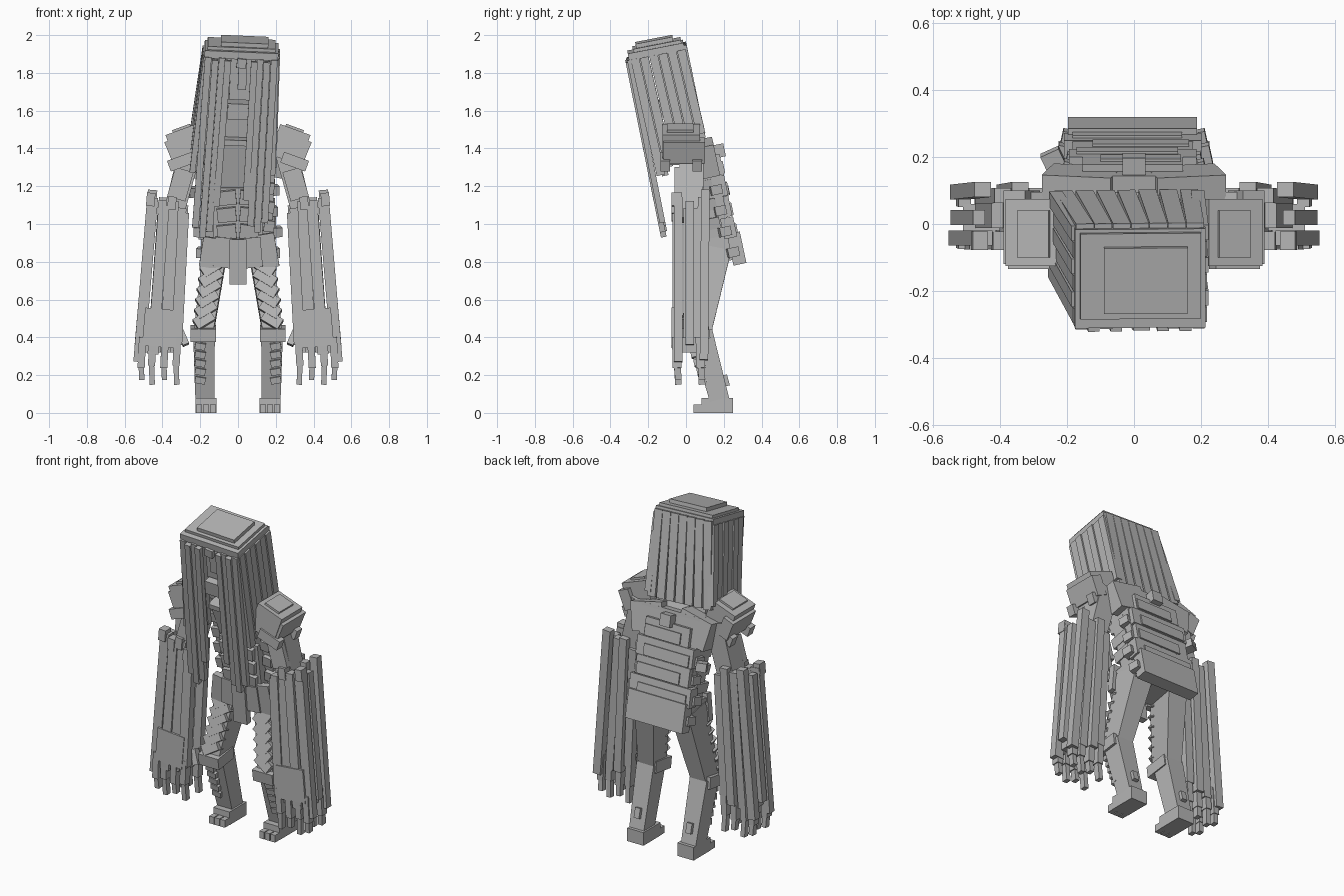
import bpy, bmesh, math
from mathutils import Matrix, Vector

grey = bpy.data.materials.new("stone grey")
grey.diffuse_color = (0.46, 0.46, 0.46, 1)
parts = {}


def block(part, c, size, frame=Matrix(), rot=(0, 0, 0), taper=1.0):
    """Box centred at c in a frame; taper scales the width of the lower end."""
    bm = parts.setdefault(part, bmesh.new())
    m = frame @ Matrix.Translation(c)
    for a, ax in zip(rot, 'XYZ'):
        m = m @ Matrix.Rotation(math.radians(a), 4, ax)
    for v in bmesh.ops.create_cube(bm, size=1)['verts']:
        k = taper if v.co.z < 0 else 1
        v.co = m @ Vector((v.co.x * size[0] * k, v.co.y * size[1] * k, v.co.z * size[2]))


def beam(part, p, q, w, d, taper=1.0, frame=Matrix()):
    """Box running from p (top) to q (bottom)."""
    p, q = Vector(p), Vector(q)
    z = (p - q).normalized()
    y = z.cross(Vector((1, 0, 0))).normalized()
    x = y.cross(z)
    m = Matrix((x, y, z)).transposed().to_4x4()
    m.translation = (p + q) / 2
    block(part, (0, 0, 0), (w, d, (p - q).length), frame @ m, taper=taper)


# Head frame: origin at the crown, leaning forward with a slight roll
H = (Matrix.Translation((0.018, -0.158, 1.914)) @ Matrix.Rotation(math.radians(11), 4, 'X')
     @ Matrix.Rotation(math.radians(2.5), 4, 'Y'))

# Crown plates
block("crown", (0, 0, 0.005), (0.39, 0.30, 0.04), H)
block("crown", (0, 0.01, 0.03), (0.36, 0.26, 0.025), H)
block("crown", (0.015, 0.0, 0.05), (0.25, 0.2, 0.03), H)

# Head core, brow, nose and chin
beam("head_core", (0, 0.06, 0), (-0.02, 0.08, -0.5), 0.31, 0.14, frame=H)
block("brow", (0, -0.09, -0.13), (0.11, 0.05, 0.22), H)
block("brow", (0.01, -0.12, -0.11), (0.045, 0.04, 0.14), H)
block("nose", (0, -0.08, -0.30), (0.12, 0.12, 0.085), H)
block("jaw", (-0.02, 0.0, -0.48), (0.16, 0.16, 0.03), H)

# Long front locks either side of the face
for s in (-1, 1):
    for i, (x, length) in enumerate(((0.175, 0.91), (0.137, 0.96), (0.100, 0.93), (0.070, 0.79))):
        top = -0.01 - 0.012 * (i % 2)
        beam("front_locks", (s * x, -0.145 - 0.01 * (i % 2), top),
             (s * (x + 0.008) - 0.02, -0.14 - 0.008 * (i % 2), -length + 0.02 * s),
             0.035, 0.03, frame=H)
        if i < 3:
            beam("inner_locks", (s * (x - 0.01), -0.10, -0.01),
                 (s * x - 0.015, -0.078, -0.60 - 0.05 * (i % 2)), 0.035, 0.035, frame=H)
beam("front_locks", (0.005, -0.15, -0.01), (0.0, -0.15, -0.06), 0.05, 0.03, frame=H)

# Side locks
for s in (-1, 1):
    for i in range(6):
        t = i / 5
        length = 0.64 - 0.035 * i
        beam("side_locks", (s * 0.185, -0.118 + 0.25 * t, -0.01),
             (s * 0.212 - 0.02, -0.10 + 0.25 * t, -length),
             0.03 + 0.01 * (i % 2), 0.046, frame=H)

# Back locks, flaring downward
for i in range(7):
    t = i / 3 - 1
    beam("back_locks", (t * 0.165, 0.15, 0.01), (t * 0.188 - 0.02, 0.155, -0.49),
         0.053, 0.03, frame=H)
block("back_locks", (-0.01, 0.135, -0.23), (0.36, 0.02, 0.46), H)

# Torso, leaning forward
beam("torso", (0, 0.07, 1.42), (0, 0.19, 0.82), 0.40, 0.15, 0.87)
beam("chest", (0, 0.0, 1.44), (0, 0.07, 1.18), 0.34, 0.10, 0.8)
beam("belly", (0, 0.06, 1.2), (0, 0.11, 0.88), 0.26, 0.12)
beam("neck", (0, -0.01, 1.50), (0, 0.06, 1.36), 0.15, 0.12)

# Overlapping back plates with ragged ends, and spine
for i, (z, y, w, h) in enumerate(((1.31, 0.155, 0.30, 0.11), (1.20, 0.178, 0.38, 0.11),
                                  (1.09, 0.20, 0.36, 0.11), (0.98, 0.226, 0.41, 0.11),
                                  (0.87, 0.268, 0.385, 0.17))):
    block("back_plates", (-0.004, y, z), (w, 0.07, h), rot=(12, 0, 0))
    if i < 4:
        block("back_plates", (0.02 * (-1) ** i, y + 0.014, z - 0.015), (w * 0.8, 0.065, h * 0.6),
              rot=(12, 0, 0))
    for s in (-1, 1):
        block("back_plates", (s * w / 2, y - 0.02, z - 0.02), (0.05, 0.06, 0.05), rot=(12, 0, s * 12))
block("spine_knob", (0, 0.165, 1.385), (0.07, 0.08, 0.07), rot=(12, 0, 0))
block("back_plates", (-0.24, 0.19, 1.17), (0.06, 0.06, 0.05), rot=(12, 0, 25))

# Shoulder blades and ribs
for s in (-1, 1):
    block("shoulder_blades", (s * 0.155, 0.115, 1.35), (0.21, 0.09, 0.17), rot=(12, s * 12, 0))
    for i in range(4):
        block("ribs", (s * 0.165, 0.06 + 0.02 * i, 1.30 - 0.1 * i), (0.055, 0.12, 0.06),
              rot=(12, s * 8, 0))
    for i in range(3):
        block("belly_plates", (s * 0.06, 0.0 + 0.016 * i, 1.14 - 0.09 * i),
              (0.10, 0.04, 0.075), rot=(12, s * 6, 0))

# Hip skirt of ragged plates
block("hips", (0, 0.14, 0.86), (0.36, 0.20, 0.13), rot=(8, 0, 0))
for x, z, w, h in ((0, 0.80, 0.09, 0.24), (-0.08, 0.85, 0.09, 0.16), (0.08, 0.85, 0.09, 0.16),
                   (-0.15, 0.85, 0.09, 0.16), (0.16, 0.86, 0.09, 0.18)):
    block("hip_skirt", (x, 0.03 + abs(x) * 0.1, z), (w, 0.04, h), rot=(6, -x * 60, 0))

for s in (-1, 1):
    # Legs
    beam("thighs", (s * 0.12, 0.155, 0.87), (s * 0.182, 0.065, 0.42), 0.13, 0.17, 0.78)
    for i in range(6):
        t = i / 5
        block("thigh_ridges", (s * (0.135 + 0.045 * t), 0.06 - 0.055 * t, 0.77 - 0.28 * t),
              (0.125 - 0.02 * t, 0.05, 0.062), rot=(-15, s * 32, 0))
    block("knees", (s * 0.183, 0.05, 0.42), (0.135, 0.15, 0.07), rot=(8, 0, 0))
    beam("shins", (s * 0.18, 0.08, 0.43), (s * 0.175, 0.185, 0.04), 0.115, 0.12, 0.85)
    for i in range(5):
        block("shin_ridges", (s * 0.20, 0.03 + 0.016 * i, 0.355 - 0.045 * i),
              (0.055, 0.04, 0.035), rot=(12, s * -10, 0))
    block("heel_spurs", (s * 0.175, 0.205, 0.17), (0.035, 0.04, 0.06), rot=(15, 0, 0))
    block("feet", (s * 0.17, 0.165, 0.04), (0.11, 0.165, 0.08))
    for i in (-1, 0, 1):
        block("toes", (s * 0.17 + i * 0.037, 0.075, 0.022), (0.032, 0.07, 0.044))

    # Shoulders and upper arms
    block("shoulders", (s * 0.275, -0.025, 1.42), (0.17, 0.20, 0.17), rot=(0, s * 20, 0))
    block("shoulders", (s * 0.295, -0.03, 1.495), (0.10, 0.14, 0.04), rot=(0, s * 20, 0))
    block("shoulders", (s * 0.335, -0.01, 1.39), (0.07, 0.22, 0.12), rot=(0, s * 22, 0))
    for y in (-0.11, 0.06):
        block("shoulders", (s * 0.30, y, 1.33), (0.14, 0.05, 0.06), rot=(0, s * 20, 0))
    beam("upper_arms", (s * 0.25, 0.03, 1.40), (s * 0.35, 0.03, 1.02), 0.12, 0.13, 0.9)
    block("elbow_pads", (s * 0.305, -0.04, 1.21), (0.10, 0.04, 0.16), rot=(0, s * -16, 0))

    # Forearms: front and back slats around a thin core
    beam("forearms", (s * 0.37, 0.025, 1.08), (s * 0.42, 0.025, 0.38), 0.11, 0.075)
    slats = ((0.288, 0.325, 1.06, 0.36), (0.340, 0.385, 1.12, 0.32),
             (0.392, 0.450, 1.10, 0.31), (0.452, 0.525, 1.14, 0.27))
    for i, (x1, x2, z1, z2) in enumerate(slats):
        beam("front_slats", (s * x1, -0.05 + 0.008 * (i % 2), z1), (s * x2, -0.05 + 0.008 * (i % 2), z2),
             0.058, 0.045)
        beam("back_slats", (s * x1, 0.085 + 0.018 * (i % 2), z1 + 0.04),
             (s * x2, 0.08 + 0.015 * (i % 2), z2 + 0.01), 0.05, 0.045)
        block("forearm_tips", (s * (x1 + 0.01), -0.05, z1 - 0.01), (0.045, 0.055, 0.07), rot=(0, s * -5, 0))
    beam("outer_slats", (s * 0.463, 0.02, 1.12), (s * 0.53, 0.02, 0.36), 0.035, 0.045)

    # Cuffs, hands and clawed fingers
    block("cuffs", (s * 0.41, -0.05, 0.45), (0.18, 0.053, 0.20), rot=(0, s * -5, 0))
    block("hands", (s * 0.42, 0.02, 0.36), (0.18, 0.08, 0.08))
    for i, x in enumerate((0.32, 0.385, 0.45, 0.505)):
        for y in (-0.05, 0.075):
            beam("fingers", (s * x, y, 0.40), (s * (x + 0.008), y + 0.003, 0.25 - 0.012 * (i % 2)),
                 0.038, 0.048)
            beam("claws", (s * (x + 0.008), y + 0.003, 0.26),
                 (s * (x + 0.004), y + 0.01, 0.15 + 0.025 * (i % 2)), 0.028, 0.035)
    beam("thumbs", (s * 0.31, 0.02, 0.44), (s * 0.275, 0.0, 0.36), 0.035, 0.04)

for name, bm in parts.items():
    bmesh.ops.recalc_face_normals(bm, faces=bm.faces)
    me = bpy.data.meshes.new(name)
    bm.to_mesh(me)
    bm.free()
    me.materials.append(grey)
    bpy.context.collection.objects.link(bpy.data.objects.new(name, me))
